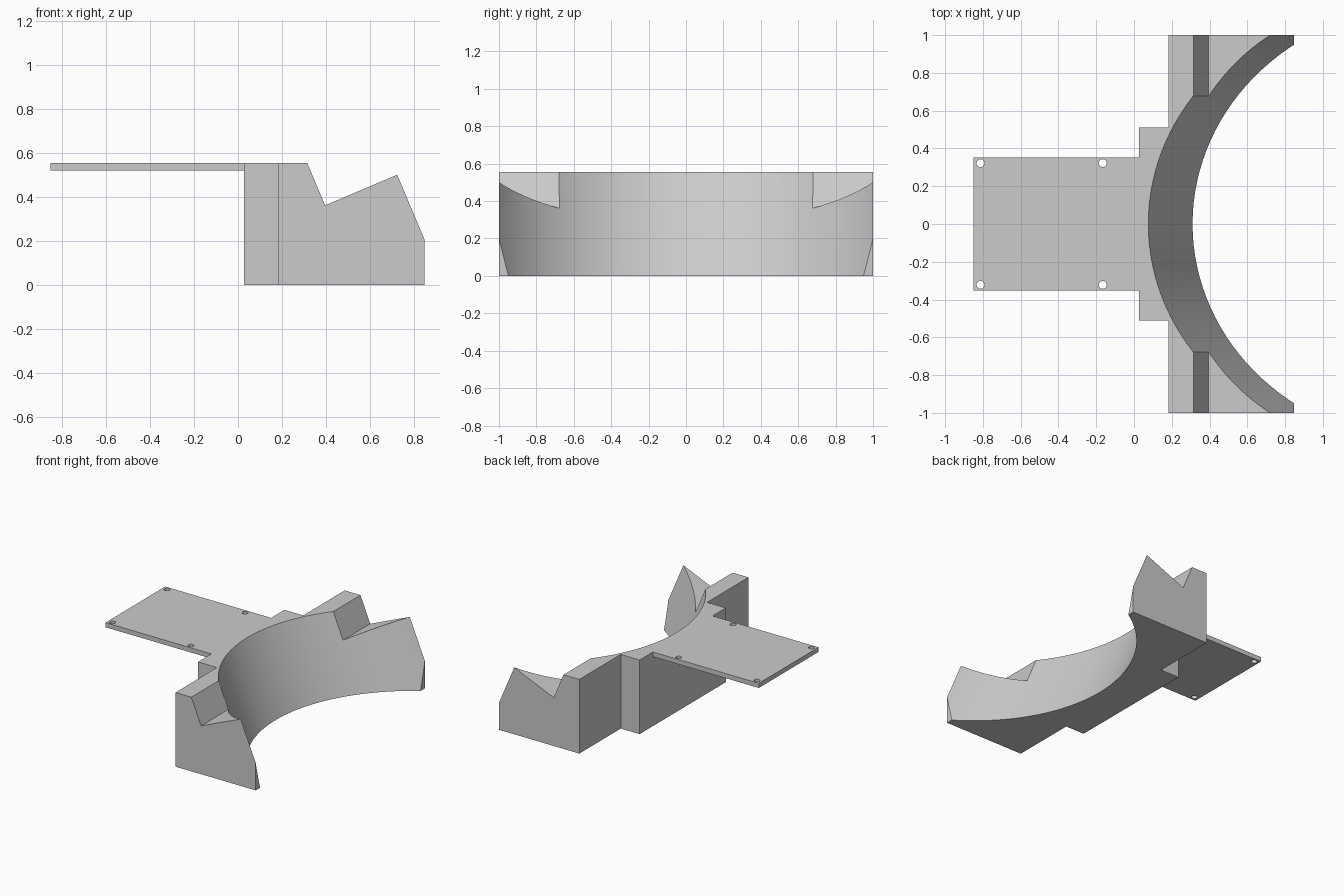
import bpy
import bmesh
from math import cos, sin, radians
from mathutils import Matrix

if "Cube" in bpy.data.objects:
    bpy.data.objects.remove(bpy.data.objects["Cube"])

TOP = 0.555
TILT = radians(22.9)
RADIUS = 1.158

grey = bpy.data.materials.new("plain_grey")
grey.use_nodes = True
grey.diffuse_color = (0.6, 0.6, 0.6, 1)
grey.node_tree.nodes["Principled BSDF"].inputs["Base Color"].default_value = (0.6, 0.6, 0.6, 1)


def finish(name, bm):
    bmesh.ops.recalc_face_normals(bm, faces=bm.faces)
    mesh = bpy.data.meshes.new(name)
    bm.to_mesh(mesh)
    bm.free()
    mesh.materials.append(grey)
    obj = bpy.data.objects.new(name, mesh)
    bpy.context.collection.objects.link(obj)
    return obj


def side_profile(name, points, half_width):
    """Extrude an x-z outline along y, centred on y = 0."""
    bm = bmesh.new()
    face = bm.faces.new([bm.verts.new((x, -half_width, z)) for x, z in points])
    moved = bmesh.ops.extrude_face_region(bm, geom=[face])["geom"]
    verts = [v for v in moved if isinstance(v, bmesh.types.BMVert)]
    bmesh.ops.translate(bm, vec=(0, 2 * half_width, 0), verts=verts)
    return finish(name, bm)


def block(name, x0, x1, half_width, z0, z1):
    return side_profile(name, [(x0, z0), (x1, z0), (x1, z1), (x0, z1)], half_width)


def cylinder(name, radius, depth, segments, matrix):
    bm = bmesh.new()
    bmesh.ops.create_cone(bm, cap_ends=True, segments=segments, radius1=radius,
                          radius2=radius, depth=depth, matrix=matrix)
    return finish(name, bm)


def combine(target, other, operation):
    """Apply a boolean and discard the second object."""
    mod = target.modifiers.new(operation, 'BOOLEAN')
    mod.operation = operation
    mod.solver = 'EXACT'
    mod.object = other
    bpy.context.view_layer.objects.active = target
    bpy.ops.object.modifier_apply(modifier=mod.name)
    bpy.data.objects.remove(other)


# Cradle body with the tilted notch in its outline
cradle = side_profile("cradle_mount", [
    (0.183, 0), (0.847, 0), (0.847, 0.554), (0.395, 0.362),
    (0.314, TOP), (0.183, TOP)], 1)

# Stepped rear block and thin mounting plate
combine(cradle, block("rear_block", 0.027, 0.25, 0.51, 0, TOP), 'UNION')
combine(cradle, block("mounting_plate", -0.85, 0.1, 0.353, 0.52, TOP), 'UNION')

# Tilted round hollow
hollow = (Matrix.Translation((0.31 + RADIUS * cos(TILT), 0, RADIUS * sin(TILT)))
          @ Matrix.Rotation(-TILT, 4, 'Y'))
combine(cradle, cylinder("hollow_cutter", RADIUS, 6, 128, hollow), 'DIFFERENCE')

# Screw holes at the plate corners
for x in (-0.813, -0.165):
    for y in (-0.322, 0.322):
        place = Matrix.Translation((x, y, TOP))
        combine(cradle, cylinder("hole_cutter", 0.021, 0.3, 16, place), 'DIFFERENCE')

bpy.ops.object.select_all(action='DESELECT')
cradle.select_set(True)
bpy.context.view_layer.objects.active = cradle
bpy.ops.object.shade_smooth_by_angle(angle=radians(25))
